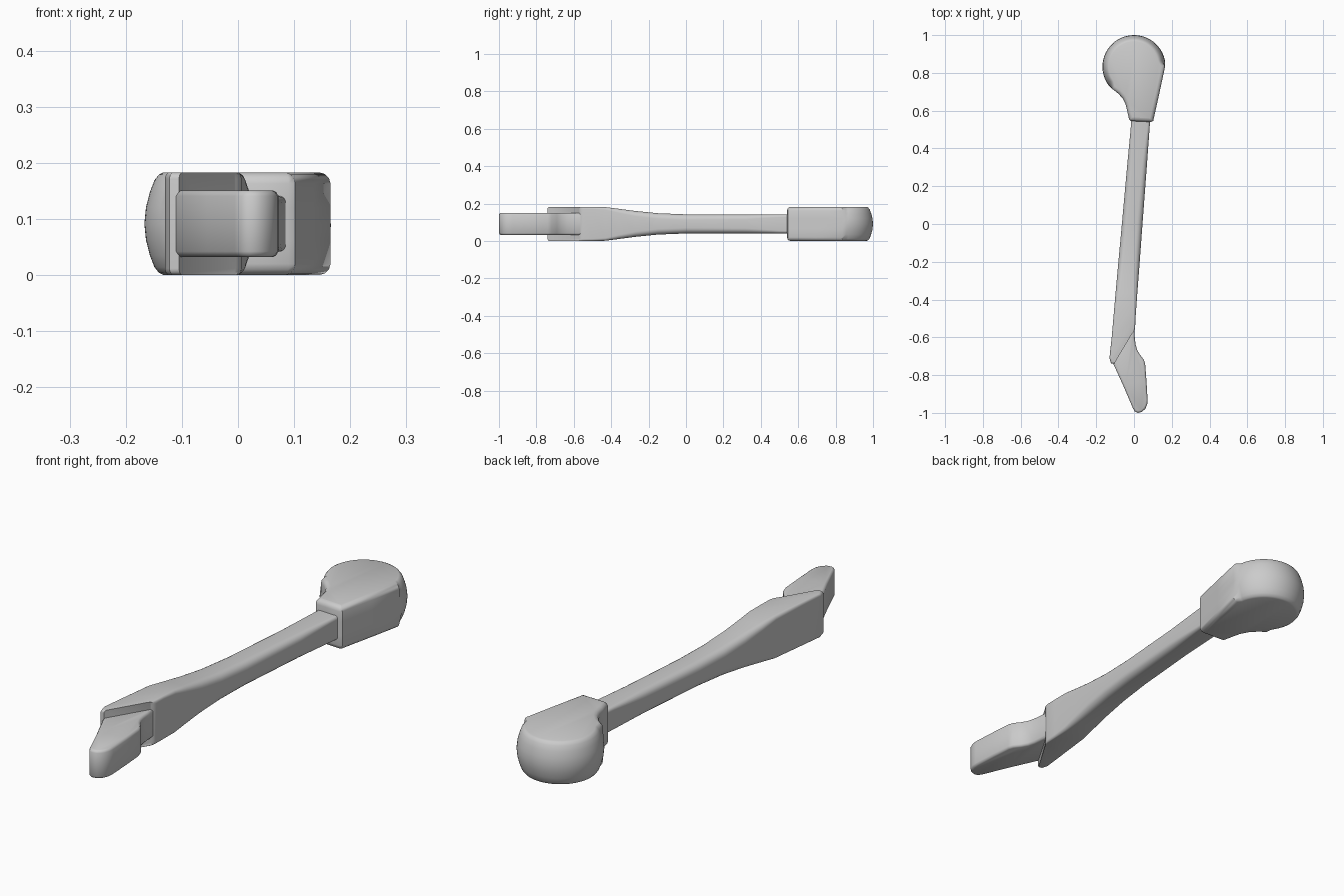
import bpy, bmesh, math
from mathutils import Vector

if "Cube" in bpy.data.objects:
    bpy.data.objects.remove(bpy.data.objects["Cube"])

MID = 0.0915  # half of the full thickness


def make_object(name, loops, angle=40):
    """Skin a list of equal-length closed loops and cap both ends."""
    bm = bmesh.new()
    rings = [[bm.verts.new(p) for p in loop] for loop in loops]
    n = len(rings[0])
    for a, b in zip(rings, rings[1:]):
        for i in range(n):
            j = (i + 1) % n
            bm.faces.new((a[i], a[j], b[j], b[i]))
    bm.faces.new(rings[0][::-1])
    bm.faces.new(rings[-1])
    bmesh.ops.recalc_face_normals(bm, faces=bm.faces)
    mesh = bpy.data.meshes.new(name)
    bm.to_mesh(mesh)
    bm.free()
    obj = bpy.data.objects.new(name, mesh)
    bpy.context.collection.objects.link(obj)
    bpy.ops.object.select_all(action='DESELECT')
    bpy.context.view_layer.objects.active = obj
    obj.select_set(True)
    bpy.ops.object.shade_smooth_by_angle(angle=math.radians(angle))
    return obj


def outward(points):
    """2D mitred outward normals of a counter-clockwise outline."""
    result = []
    for i, p in enumerate(points):
        a = (p - points[i - 1]).normalized()
        b = (points[(i + 1) % len(points)] - p).normalized()
        na, nb = Vector((a.y, -a.x)), Vector((b.y, -b.x))
        result.append((na + nb) / max(0.4, 1 + na.dot(nb)))
    return result


def layered(name, outline, insets):
    """Extrude an outline; insets(i) gives (z, inset) pairs for point i."""
    norms = outward(outline)
    columns = [[(p - nrm * d).to_3d() + Vector((0, 0, z)) for z, d in insets(i)]
               for i, (p, nrm) in enumerate(zip(outline, norms))]
    return make_object(name, list(zip(*columns)))


def mirrored(half):
    """Half an edge profile from the bottom up, mirrored about mid height."""
    return half + [(2 * MID - z, d) for z, d in half[::-1] if z < MID]


# Head: crowned round cap running into a straight-walled neck
arc = [math.radians(8 + i * 209 / 44) for i in range(45)]
cap = [Vector((0.167 * math.cos(a), 0.833 + 0.167 * math.sin(a))) for a in arc]
neck = [Vector(p) for p in ((-0.115, 0.715), (-0.085, 0.692), (-0.061, 0.666),
                            (-0.045, 0.636), (-0.036, 0.60), (-0.026, 0.553),
                            (-0.015, 0.545), (0.09, 0.54), (0.102, 0.546),
                            (0.135, 0.695), (0.165, 0.835))]
crown = mirrored([(0, 0.034), (0.004, 0.026), (0.014, 0.018), (0.035, 0.010),
                  (0.062, 0.003), (MID, 0)])
square = mirrored([(0, 0.020), (0.003, 0.010), (0.010, 0.003), (0.020, 0),
                   (0.062, 0), (MID, 0)])
layered("head", cap + neck, lambda i: crown if i < len(cap) else square)

# Handle: rounded sections (left xy, right xy, half height, corner radius)
stations = [
    ((-0.012, 0.58), (0.088, 0.58), 0.050, 0.012),
    ((-0.018, 0.50), (0.082, 0.50), 0.050, 0.014),
    ((-0.035, 0.32), (0.069, 0.32), 0.050, 0.026),
    ((-0.064, 0.00), (0.045, 0.00), 0.051, 0.030),
    ((-0.078, -0.15), (0.034, -0.15), 0.057, 0.030),
    ((-0.089, -0.27), (0.025, -0.27), 0.069, 0.028),
    ((-0.098, -0.37), (0.018, -0.36), 0.081, 0.022),
    ((-0.105, -0.45), (0.013, -0.43), 0.090, 0.015),
    ((-0.118, -0.60), (0.008, -0.50), MID, 0.012),
    ((-0.130, -0.71), (0.006, -0.55), MID, 0.012),
    ((-0.122, -0.737), (0.002, -0.565), MID, 0.012),
    ((-0.105, -0.74), (-0.004, -0.57), MID, 0.012),
]
sections = []
for left, right, h, r in stations:
    L, R = Vector(left), Vector(right)
    width, across = (R - L).length, (R - L).normalized()
    ring = []
    for k, (cu, cz) in enumerate(((width - r, h - r), (r, h - r),
                                  (r, r - h), (width - r, r - h))):
        for s in range(6):
            a = math.pi / 2 * (k + s / 5)
            xy = L + across * (cu + r * math.cos(a))
            ring.append((xy.x, xy.y, MID + cz + r * math.sin(a)))
    sections.append(ring)
make_object("handle", sections)

# Tip: thinner angled toe projecting from the diagonal end of the handle
toe = [Vector(p) for p in ((-0.03, -0.54), (-0.11, -0.70), (-0.112, -0.735),
                           (-0.055, -0.86), (-0.006, -0.975), (0.004, -0.992),
                           (0.020, -1.0), (0.042, -0.995), (0.060, -0.978),
                           (0.070, -0.955), (0.072, -0.93), (0.066, -0.83),
                           (0.059, -0.74), (0.052, -0.718), (0.030, -0.69),
                           (0.016, -0.665), (0.008, -0.635), (0.004, -0.60),
                           (0.001, -0.55))]
edge = mirrored([(0.032, 0.010), (0.035, 0.004), (0.042, 0), (MID, 0)])
layered("tip", toe, lambda i: edge)
